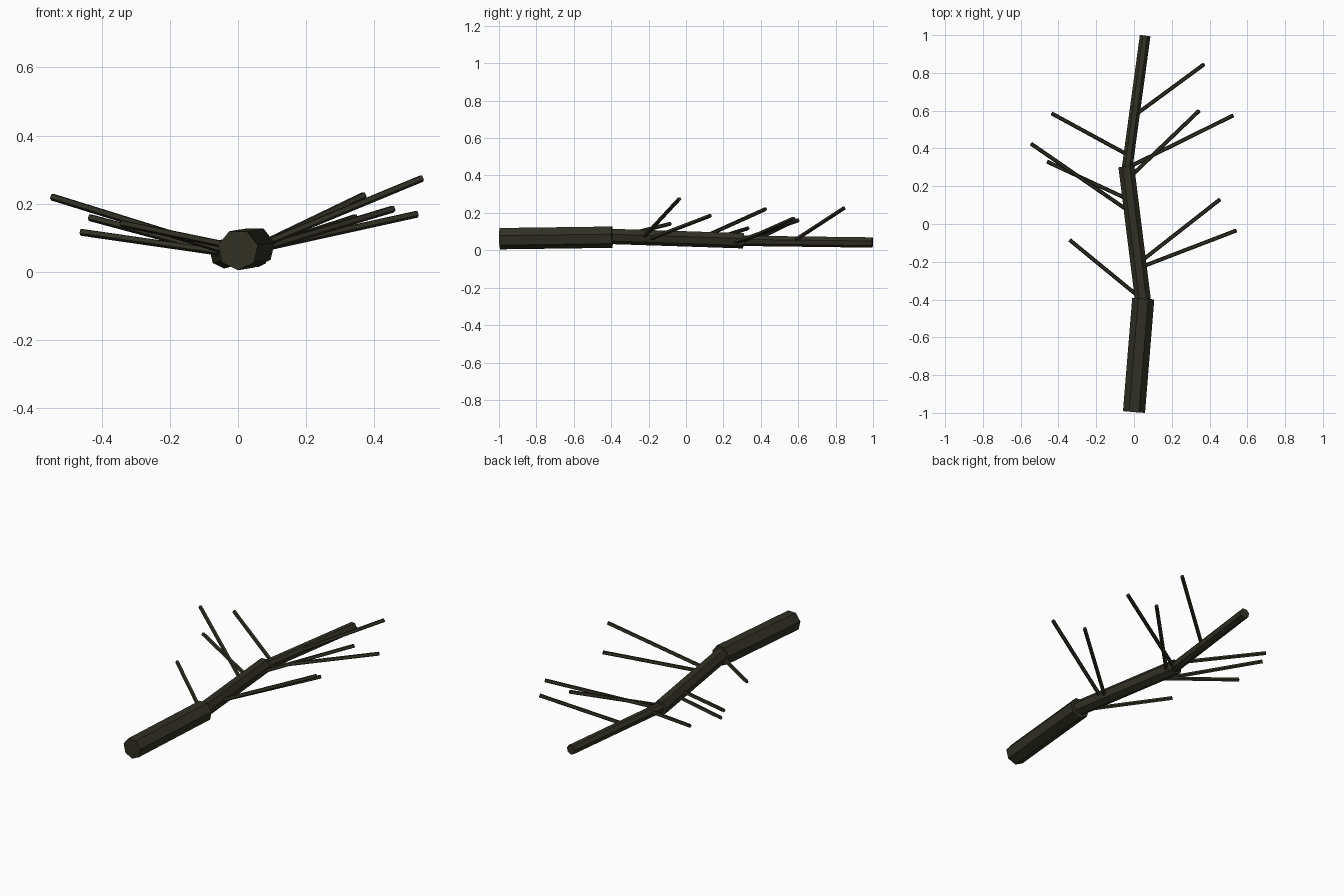
import bpy, bmesh, math
from mathutils import Vector

cube = bpy.data.objects.get("Cube")
if cube:
    bpy.data.objects.remove(cube, do_unlink=True)

bark = bpy.data.materials.new("dark_bark")
bark.use_nodes = True
COLOUR = (0.03, 0.03, 0.019, 1)
bark.diffuse_color = COLOUR
node = bark.node_tree.nodes["Principled BSDF"]
node.inputs["Base Color"].default_value = COLOUR
node.inputs["Roughness"].default_value = 0.9


def rod(name, start, end, radius, sides):
    """Straight flat-sided rod between two points, one corner facing down."""
    start, end = Vector(start), Vector(end)
    axis = (end - start).normalized()
    side = axis.cross(Vector((0, 0, 1))).normalized()
    down = axis.cross(side).normalized()
    if down.z > 0:
        down.negate()
    bm = bmesh.new()
    rings = []
    for centre in (start, end):
        ring = []
        for i in range(sides):
            a = math.tau * i / sides
            ring.append(bm.verts.new(centre + radius * (math.cos(a) * down + math.sin(a) * side)))
        rings.append(ring)
    for i in range(sides):
        j = (i + 1) % sides
        bm.faces.new((rings[0][i], rings[0][j], rings[1][j], rings[1][i]))
    for ring in rings:
        bm.faces.new(ring)
    bmesh.ops.recalc_face_normals(bm, faces=bm.faces)
    mesh = bpy.data.meshes.new(name)
    bm.to_mesh(mesh)
    bm.free()
    mesh.materials.append(bark)
    obj = bpy.data.objects.new(name, mesh)
    bpy.context.collection.objects.link(obj)
    return obj


# Main branch in three stepped, zigzag lengths
rod("branch_base", (0, -0.995, 0.065), (0.049, -0.395, 0.073), 0.06, 7)
rod("branch_middle", (0.047, -0.4, 0.076), (-0.041, 0.305, 0.053), 0.043, 7)
rod("branch_tip", (-0.036, 0.3, 0.052), (0.059, 0.997, 0.043), 0.029, 7)

# Thin twigs, listed as root and tip
twigs = [
    ((0.045, -0.225, 0.07), (0.54, -0.035, 0.275)),
    ((0.04, -0.195, 0.06), (0.455, 0.13, 0.185)),
    ((0.01, -0.372, 0.07), (-0.34, -0.085, 0.142)),
    ((-0.03, 0.07, 0.06), (-0.545, 0.425, 0.22)),
    ((-0.03, 0.13, 0.055), (-0.46, 0.33, 0.117)),
    ((-0.02, 0.25, 0.04), (0.345, 0.6, 0.16)),
    ((-0.02, 0.305, 0.05), (0.525, 0.575, 0.17)),
    ((-0.025, 0.362, 0.05), (-0.435, 0.585, 0.16)),
    ((0.01, 0.58, 0.052), (0.37, 0.845, 0.225)),
]
for n, (root, tip) in enumerate(twigs, 1):
    rod(f"twig_{n}", root, tip, 0.011, 5)
